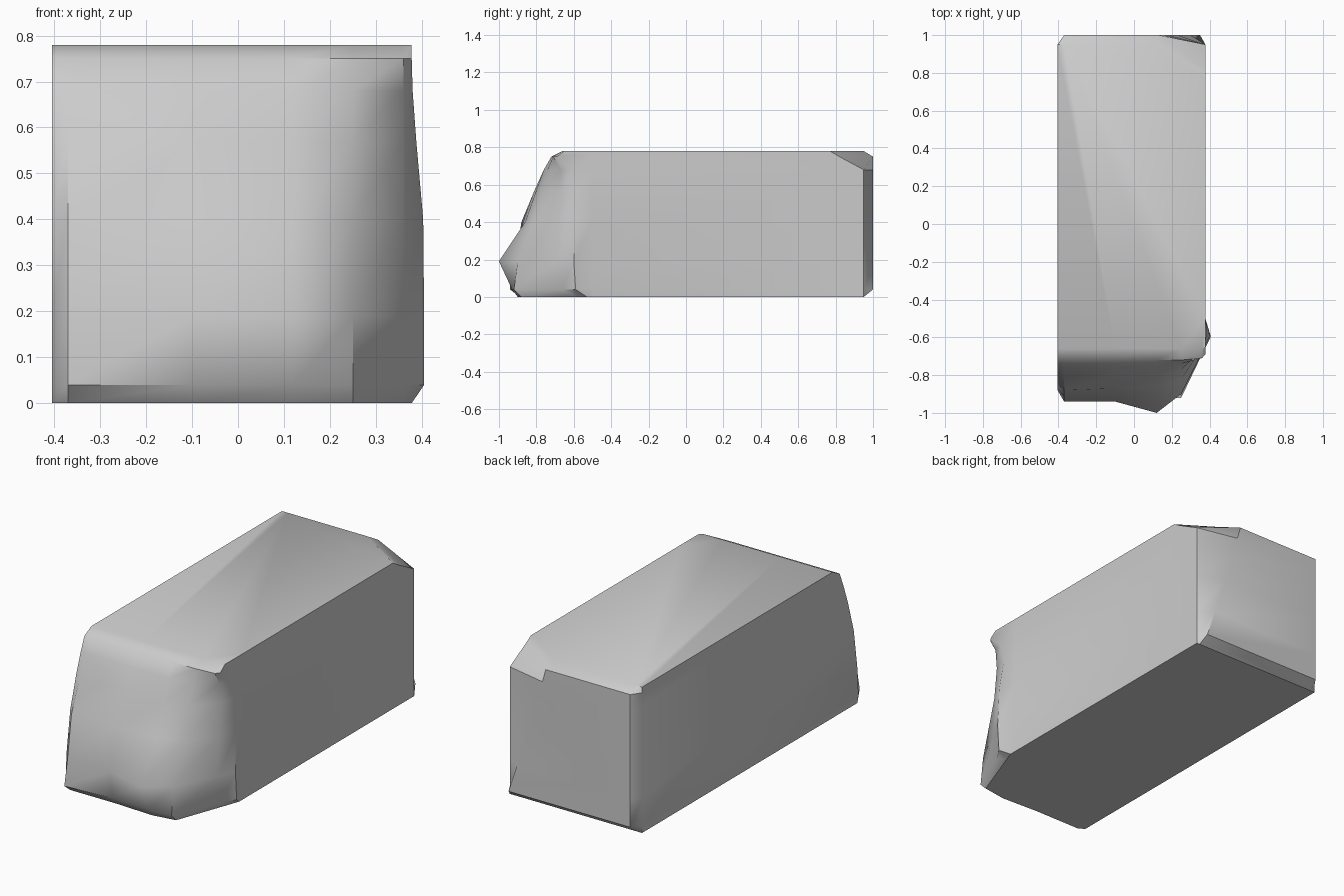
import bpy
import bmesh
import math

# Remove the default cube only
default_cube = bpy.data.objects.get("Cube")
if default_cube:
    bpy.data.objects.remove(default_cube, do_unlink=True)

# Plain grey paint
grey = bpy.data.materials.new("plain_grey")
grey.use_nodes = True
paint = (0.6, 0.6, 0.6, 1.0)
grey.diffuse_color = paint
shader = next(n for n in grey.node_tree.nodes if n.type == "BSDF_PRINCIPLED")
shader.inputs["Base Color"].default_value = paint

LEFT, FLANK, TAIL = -0.405, 0.378, 0.95
NOSE_X = [LEFT, -0.37, -0.1, 0.12, 0.25, 0.36]

# Each level: height, nose depths across the width, cheek point,
# rear corner depth, tail depth, x where the tail chamfer starts
LEVELS = [
    (0.00, (0.87, 0.89, 0.89, 0.90, 0.88, 0.58), (0.378, 0.53), 0.95, 0.95, 0.36),
    (0.04, (0.88, 0.94, 0.92, 0.93, 0.92, 0.66), (0.405, 0.59), 0.95, 1.00, 0.35),
    (0.19, (0.87, 0.91, 0.94, 1.00, 0.90, 0.69), (0.405, 0.60), 0.95, 1.00, 0.30),
    (0.40, (0.84, 0.88, 0.87, 0.86, 0.82, 0.68), (0.403, 0.59), 0.95, 1.00, 0.23),
    (0.57, (0.79, 0.81, 0.81, 0.80, 0.77, 0.66), (0.388, 0.57), 0.95, 1.00, 0.18),
    (0.68, (0.75, 0.76, 0.76, 0.76, 0.74, 0.67), (0.380, 0.61), 0.95, 1.00, 0.15),
    (0.75, (0.72, 0.72, 0.72, 0.72, 0.72, 0.71), (0.378, 0.69), 0.82, 1.00, 0.13),
    (0.78, (0.66, 0.66, 0.66, 0.66, 0.66, 0.66), (0.378, 0.65), 0.77, 0.95, 0.10),
]


def outline(level):
    """Horizontal outline of the body, counter-clockwise from the nose."""
    height, depths, cheek, corner, tail, chamfer = level
    points = [(x, -depth) for x, depth in zip(NOSE_X, depths)]
    points.append((cheek[0], -cheek[1]))
    points.append((FLANK, -0.5))
    points.append((FLANK, corner))
    points.append((chamfer, tail))
    points.append((-0.37, tail))
    points.append((LEFT, TAIL))
    return [(x, y, height) for x, y in points]


# Loft the body through the outlines
bm = bmesh.new()
rings = [[bm.verts.new(p) for p in outline(level)] for level in LEVELS]
for lower, upper in zip(rings, rings[1:]):
    for i in range(len(lower)):
        j = (i + 1) % len(lower)
        bm.faces.new((lower[i], lower[j], upper[j], upper[i]))
bm.faces.new(rings[-1])
bm.faces.new(list(reversed(rings[0])))
bmesh.ops.recalc_face_normals(bm, faces=bm.faces)

mesh = bpy.data.meshes.new("van_body")
bm.to_mesh(mesh)
bm.free()
mesh.materials.append(grey)
body = bpy.data.objects.new("van_body", mesh)
bpy.context.collection.objects.link(body)

# Smooth the rounded nose while keeping the main edges sharp
bpy.ops.object.select_all(action="DESELECT")
bpy.context.view_layer.objects.active = body
body.select_set(True)
bpy.ops.object.shade_smooth_by_angle(angle=math.radians(38))
